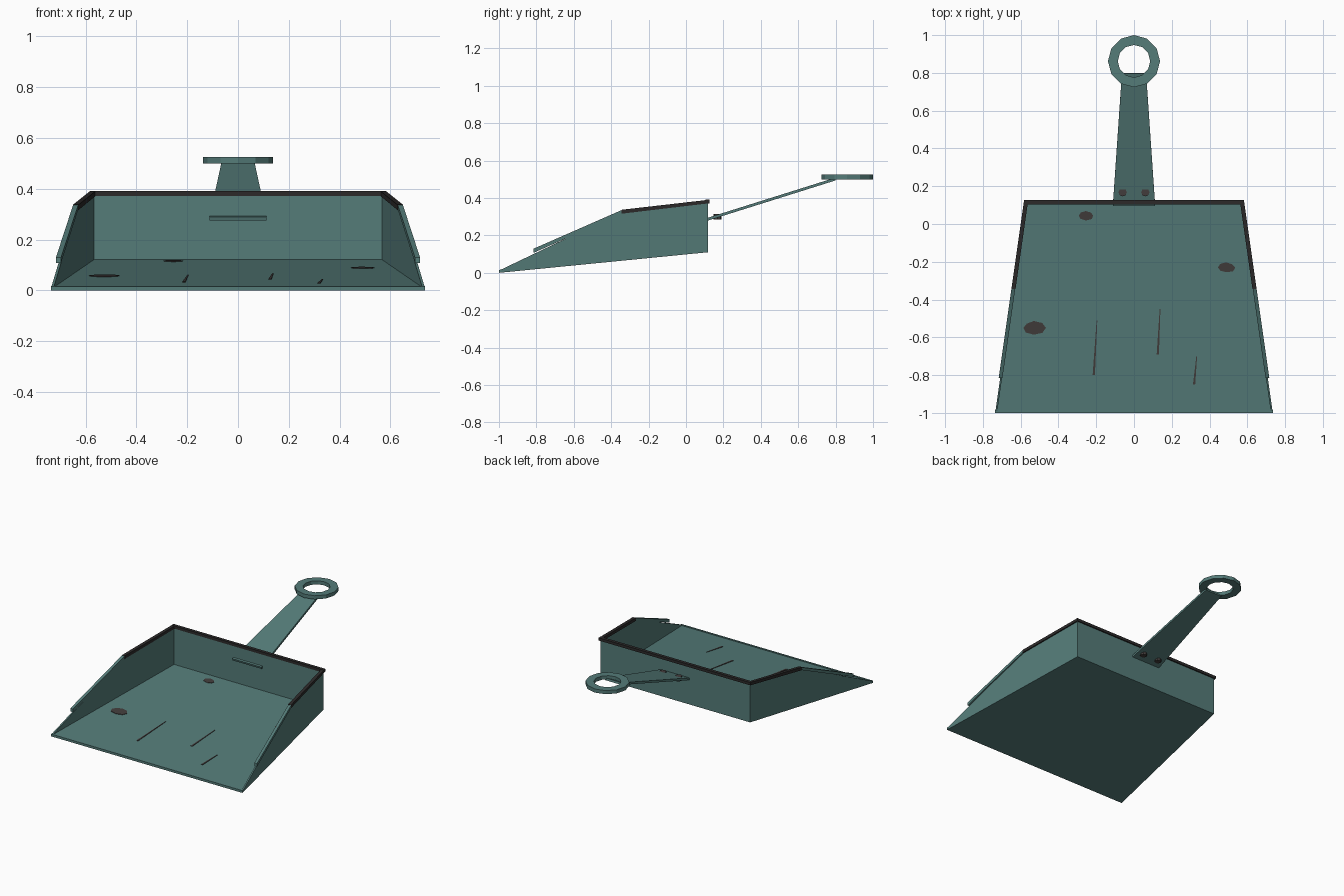
import bpy, bmesh, math, random
from mathutils import Vector

random.seed(4)
cube = bpy.data.objects.get("Cube")
if cube:
    bpy.data.objects.remove(cube, do_unlink=True)


def material(name, rgb):
    m = bpy.data.materials.new(name)
    m.use_nodes = True
    m.diffuse_color = (*rgb, 1)
    m.node_tree.nodes["Principled BSDF"].inputs["Base Color"].default_value = (*rgb, 1)
    return m


teal = material("teal_metal", (0.09, 0.2, 0.19))
black = material("black_trim", (0.025, 0.023, 0.023))
worn = material("worn_brown", (0.055, 0.046, 0.045))


def slab(name, points, offset, mat):
    """Flat polygon thickened by an offset vector."""
    bm = bmesh.new()
    base = bm.faces.new([bm.verts.new(p) for p in points])
    ext = bmesh.ops.extrude_face_region(bm, geom=[base])
    verts = [v for v in ext["geom"] if isinstance(v, bmesh.types.BMVert)]
    bmesh.ops.translate(bm, verts=verts, vec=Vector(offset))
    bmesh.ops.recalc_face_normals(bm, faces=bm.faces)
    me = bpy.data.meshes.new(name)
    bm.to_mesh(me)
    bm.free()
    me.materials.append(mat)
    ob = bpy.data.objects.new(name, me)
    bpy.context.collection.objects.link(ob)
    return ob


FRONT, BACK = -1.0, 0.118


def half_width(y):
    return 0.735 - 0.16 * (y - FRONT) / (BACK - FRONT)


def floor_z(y):
    return 0.012 + 0.098 * (y - FRONT)


# Pan floor and front lip
wf, wb = half_width(FRONT), half_width(BACK)
slab("pan_floor", [(-wf, FRONT, 0), (wf, FRONT, 0), (wb, BACK, 0.11), (-wb, BACK, 0.11)],
     (0, 0, 0.012), teal)
slab("front_lip", [(-wf, FRONT, 0.003), (wf, FRONT, 0.003), (wf, FRONT, 0.016), (-wf, FRONT, 0.016)],
     (0, 0.014, 0.001), teal)

# Back wall with its dark rim
slab("back_wall", [(-wb, BACK, 0.11), (wb, BACK, 0.11), (wb, BACK, 0.38), (-wb, BACK, 0.38)],
     (0, -0.01, 0), teal)
we = wb + 0.008
slab("back_rim", [(-we, 0.126, 0.372), (we, 0.126, 0.372), (we, 0.126, 0.391), (-we, 0.126, 0.391)],
     (0, -0.022, 0), black)

# Side walls and their rims, sheared to follow the taper
wall = [(FRONT, 0), (BACK, 0.11), (BACK, 0.38), (-0.345, 0.325), (FRONT, 0.012)]
rim = [(-0.345, 0.316), (0.126, 0.372), (0.126, 0.391), (-0.345, 0.337)]
strip = [(-0.815, 0.107), (-0.345, 0.316), (-0.345, 0.335), (-0.815, 0.129)]
for side, s in (("left", 1), ("right", -1)):
    for part, prof, out, thick, mat in (("wall", wall, 0, 0.01, teal),
                                        ("rim", rim, 0.008, 0.022, black),
                                        ("front_strip", strip, 0.008, 0.02, teal)):
        pts = [(s * (half_width(y) + out), y, z) for y, z in prof]
        slab(f"{side}_{part}", pts, (-s * thick, 0, 0), mat)

# Tapered handle passing through the back wall
slab("handle", [(-0.112, 0.1, 0.274), (0.112, 0.1, 0.274), (0.064, 0.8, 0.494), (-0.064, 0.8, 0.494)],
     (0, -0.004, 0.014), teal)

# Twelve-sided hanging ring
N = 12
bm = bmesh.new()
loops = []
for r, z in ((0.138, 0.5), (0.138, 0.525), (0.086, 0.525), (0.086, 0.5)):
    loops.append([bm.verts.new((r * math.cos(2 * math.pi * i / N),
                                0.862 + r * math.sin(2 * math.pi * i / N), z)) for i in range(N)])
for k in range(4):
    a, b = loops[k], loops[(k + 1) % 4]
    for i in range(N):
        j = (i + 1) % N
        bm.faces.new((a[i], a[j], b[j], b[i]))
bmesh.ops.recalc_face_normals(bm, faces=bm.faces)
me = bpy.data.meshes.new("hanging_ring")
bm.to_mesh(me)
bm.free()
me.materials.append(teal)
bpy.context.collection.objects.link(bpy.data.objects.new("hanging_ring", me))

# Rivets joining handle and pan
for side, x in (("left", 0.06), ("right", -0.06)):
    bpy.ops.mesh.primitive_cylinder_add(vertices=8, radius=0.022, depth=0.03, location=(x, 0.168, 0.3))
    ob = bpy.context.object
    ob.name = f"{side}_rivet"
    ob.data.materials.append(worn)

# Worn patches on the floor
for i, (x, y, r) in enumerate(((-0.255, 0.045, 0.043), (0.487, -0.23, 0.048), (-0.53, -0.55, 0.06))):
    pts = []
    for k in range(8):
        a = 2 * math.pi * k / 8
        q = r * random.uniform(0.85, 1.1)
        py = y + 0.58 * q * math.sin(a)
        pts.append((x + q * math.cos(a), py, floor_z(py)))
    slab(f"worn_patch_{i + 1}", pts, (0, 0, 0.003), worn)

# Scratches on the floor
for i, (x0, y0, x1, y1) in enumerate(((-0.213, -0.8, -0.196, -0.51), (0.126, -0.69, 0.138, -0.45),
                                      (0.318, -0.85, 0.332, -0.7))):
    w = 0.006
    pts = [(x0 - w, y0, floor_z(y0)), (x0 + w, y0, floor_z(y0)),
           (x1 + w / 3, y1, floor_z(y1)), (x1 - w / 3, y1, floor_z(y1))]
    slab(f"scratch_{i + 1}", pts, (0, 0, 0.003), worn)
